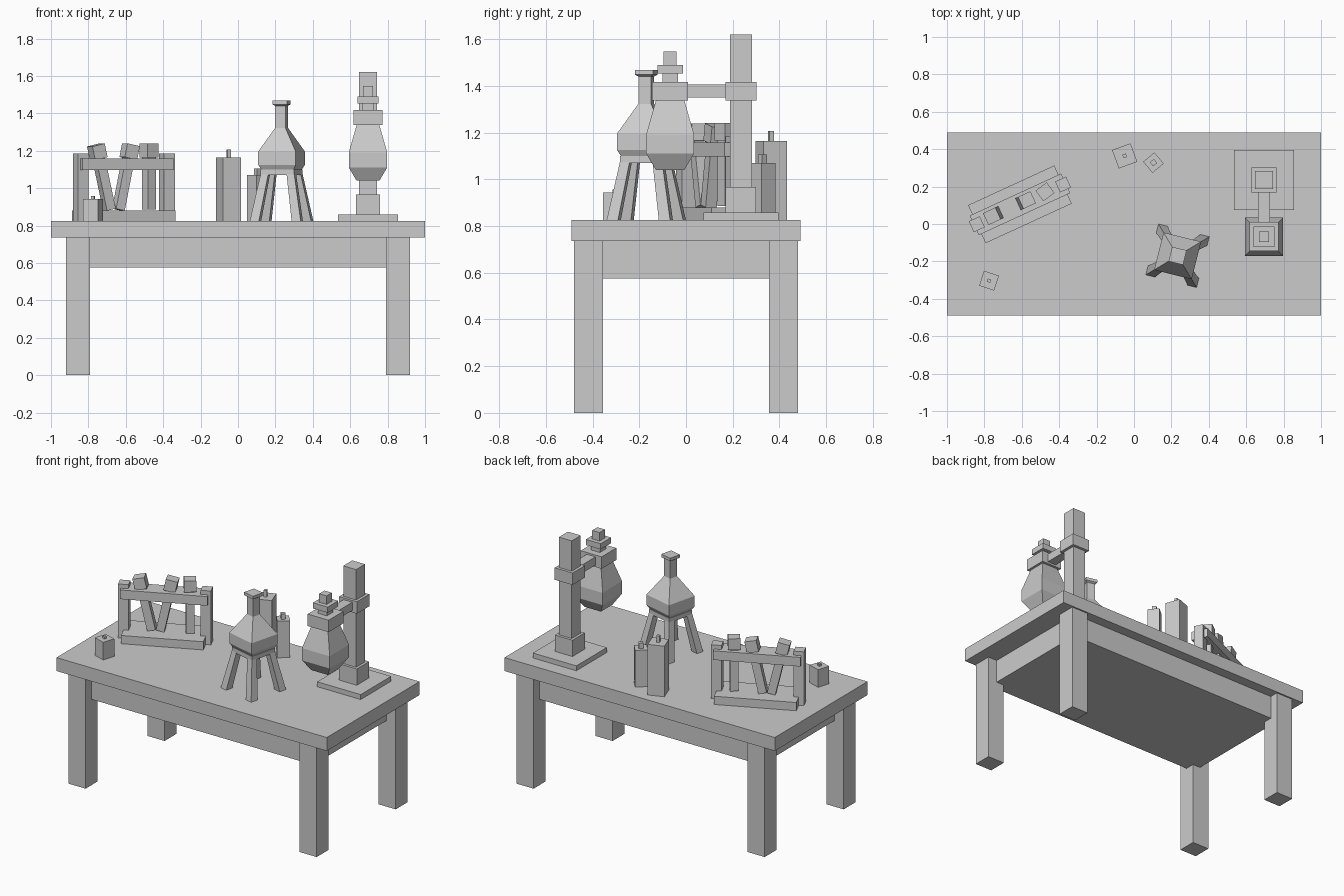
import bpy, bmesh
from math import radians, cos, sin
from mathutils import Matrix, Vector

if "Cube" in bpy.data.objects:
    bpy.data.objects.remove(bpy.data.objects["Cube"])


def finish(name, bm, mat):
    bmesh.ops.recalc_face_normals(bm, faces=bm.faces)
    mesh = bpy.data.meshes.new(name)
    bm.to_mesh(mesh)
    bm.free()
    ob = bpy.data.objects.new(name, mesh)
    ob.matrix_world = mat
    bpy.context.collection.objects.link(ob)
    return ob


def place(x, y, deg=0, z=0):
    return Matrix.Translation((x, y, z)) @ Matrix.Rotation(radians(deg), 4, 'Z')


def stack(name, sections, mat=Matrix()):
    """Solid through rectangular sections (cx, cy, z, width, depth)."""
    bm = bmesh.new()
    rings = []
    for cx, cy, z, w, d in sections:
        rings.append([bm.verts.new((cx + sx * w / 2, cy + sy * d / 2, z))
                      for sx, sy in ((-1, -1), (1, -1), (1, 1), (-1, 1))])
    for a, b in zip(rings, rings[1:]):
        for i in range(4):
            j = (i + 1) % 4
            bm.faces.new((a[i], a[j], b[j], b[i]))
    bm.faces.new(rings[0])
    bm.faces.new(rings[-1])
    return finish(name, bm, mat)


def box(name, w, d, z0, z1, mat=Matrix()):
    return stack(name, [(0, 0, z0, w, d), (0, 0, z1, w, d)], mat)


def vessel(name, profile, mat):
    return stack(name, [(0, 0, z, s, s) for s, z in profile], mat)


TOP = 0.825

# Table
box("table_top", 2.0, 0.98, 0.735, TOP)
box("table_apron", 1.70, 0.84, 0.575, 0.735)
for sx in (-1, 1):
    for sy in (-1, 1):
        box("table_leg", 0.127, 0.125, 0, 0.735, place(sx * 0.855, sy * 0.4175))

# Test tube rack
rack = place(-0.61, 0.105, 24.7)
box("rack_base", 0.507, 0.224, TOP, 0.88, rack)
box("rack_plate", 0.538, 0.115, 1.097, 1.158, rack)
for s in (-1, 1):
    box("rack_post", 0.064, 0.064, TOP, 1.185, rack @ place(s * 0.254, 0))

# Tubes with stoppers: local x at the foot, lean, twist
for x, lean, twist in ((-0.083, -13, 0), (-0.03, 12, 0), (0.15, 0, 12)):
    m = (rack @ place(x, 0.005, 0, 0.885) @ Matrix.Rotation(radians(lean), 4, 'Y')
         @ Matrix.Rotation(radians(twist), 4, 'Z'))
    box("test_tube", 0.052, 0.052, 0, 0.285, m)
    box("tube_stopper", 0.074, 0.07, 0.28, 0.355, m)

# Candles
for x, y, rot, s, z, wick, wz in ((-0.775, -0.303, -18, 0.084, 0.943, 0.018, 0.957),
                                  (-0.05, 0.364, 20, 0.105, 1.163, 0.02, 1.206),
                                  (0.104, 0.328, 40, 0.078, 1.07, 0.028, 1.105)):
    m = place(x, y, rot)
    box("candle", s, s, TOP, z, m)
    box("candle_wick", wick, wick, z - 0.01, wz, m)

# Flask on a four-legged stand
m = place(0.233, -0.17, -14)
box("stand_plate", 0.186, 0.186, 1.07, 1.10, m)
for sx in (-1, 1):
    for sy in (-1, 1):
        stack("stand_leg", [(sx * 0.115, sy * 0.115, TOP, 0.05, 0.05),
                            (sx * 0.07, sy * 0.07, 1.085, 0.042, 0.042)], m)
vessel("flask", [(0.175, 1.097), (0.207, 1.125), (0.207, 1.195), (0.056, 1.323),
                 (0.056, 1.44), (0.08, 1.448), (0.08, 1.468)], m)

# Retort stand with collar, arm and clamp
m = place(0.695, 0.235)
box("retort_base", 0.322, 0.322, TOP, 0.858, m)
box("retort_socket", 0.13, 0.13, 0.855, 0.967, m)
box("retort_pillar", 0.095, 0.095, 0.86, 1.62, m)
box("retort_collar", 0.132, 0.132, 1.337, 1.417, m)
box("clamp_arm", 0.065, 0.24, 1.35, 1.405, place(0.695, 0.085))
m = place(0.695, -0.068)
box("clamp_ring", 0.155, 0.155, 1.337, 1.417, m)

# Hanging flask with stopper
vessel("hanging_flask", [(0.122, 1.04), (0.205, 1.11), (0.205, 1.192), (0.122, 1.337),
                         (0.066, 1.415), (0.066, 1.455)], m)
box("hanging_flask_lip", 0.11, 0.11, 1.452, 1.49, m)
box("hanging_flask_stopper", 0.055, 0.055, 1.485, 1.547, m)
